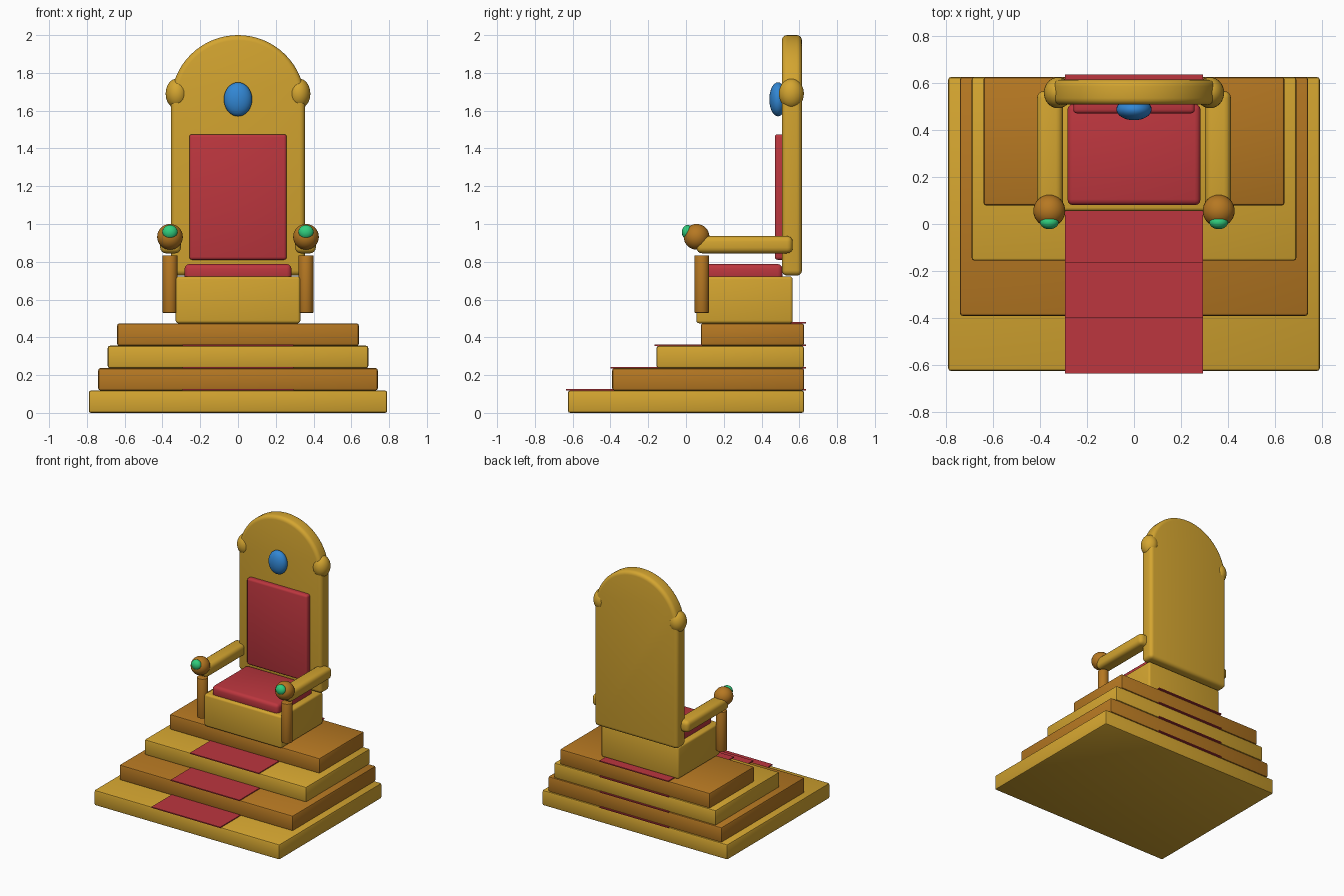
import bpy, math

if "Cube" in bpy.data.objects:
    bpy.data.objects.remove(bpy.data.objects["Cube"])

def material(name, rgb):
    m = bpy.data.materials.new(name)
    lin = [(c / 255 / 12.92 if c < 11 else ((c / 255 + 0.055) / 1.055) ** 2.4) for c in rgb]
    m.diffuse_color = (*lin, 1)
    m.use_nodes = True
    m.node_tree.nodes["Principled BSDF"].inputs["Base Color"].default_value = m.diffuse_color
    return m

GOLD = material("gold", (212, 165, 48))
BRONZE = material("bronze", (182, 120, 34))
RED = material("red_velvet", (188, 54, 62))
BLUE = material("blue_gem", (50, 135, 212))
GREEN = material("green_gem", (48, 205, 125))

def finish(ob, name, mat, bevel=0, segments=3):
    ob.name = name
    ob.data.materials.append(mat)
    if bevel:
        b = ob.modifiers.new("bevel", 'BEVEL')
        b.width, b.segments, b.limit_method = bevel, segments, 'ANGLE'
        b.angle_limit = math.radians(40)
    bpy.ops.object.select_all(action='DESELECT')
    ob.select_set(True)
    bpy.context.view_layer.objects.active = ob
    if bevel:
        bpy.ops.object.modifier_apply(modifier="bevel")
    bpy.ops.object.shade_smooth_by_angle(angle=math.radians(35))
    return ob

def box(name, mat, x, y, z, bevel=0, segments=3):
    """Box from (min, max) ranges on each axis."""
    ranges = (x, y, z)
    bpy.ops.mesh.primitive_cube_add(size=1, location=[(a + b) / 2 for a, b in ranges])
    ob = bpy.context.object
    ob.scale = [b - a for a, b in ranges]
    bpy.ops.object.transform_apply(location=False, rotation=False, scale=True)
    return finish(ob, name, mat, bevel, segments)

def ball(name, mat, centre, radii):
    bpy.ops.mesh.primitive_uv_sphere_add(segments=32, ring_count=16, radius=1, location=centre)
    ob = bpy.context.object
    ob.scale = radii
    bpy.ops.object.transform_apply(location=False, rotation=False, scale=True)
    return finish(ob, name, mat)

# stepped dais with a carpet strip on each tread
RISE = 0.1185
for i in range(4):
    half = 0.79 - 0.05 * i
    front = -0.625 + 0.2345 * i
    top = RISE * (i + 1)
    box(f"step_{i + 1}", GOLD if i % 2 == 0 else BRONZE,
        (-half, half), (front, 0.625), (RISE * i, top), 0.012, 2)
    box(f"carpet_{i + 1}", RED, (-0.293, 0.293), (front - 0.01, 0.635), (top - 0.001, top + 0.007))

# seat block and cushion
box("seat", GOLD, (-0.33, 0.33), (0.055, 0.565), (0.474, 0.722), 0.015)
box("seat_cushion", RED, (-0.283, 0.283), (0.08, 0.51), (0.70, 0.788), 0.025)

# arched backrest, extruded from a profile
W, ZC = 0.355, 1.645
profile = [(-W, 0.727), (W, 0.727)]
profile += [(W * math.cos(math.pi * k / 32), ZC + W * math.sin(math.pi * k / 32)) for k in range(33)]
n = len(profile)
verts = [(x, y, z) for y in (0.507, 0.614) for x, z in profile]
faces = [tuple(range(n)), tuple(range(2 * n - 1, n - 1, -1))]
faces += [(i, i + n, (i + 1) % n + n, (i + 1) % n) for i in range(n)]
mesh = bpy.data.meshes.new("backrest")
mesh.from_pydata(verts, [], faces)
back = bpy.data.objects.new("backrest", mesh)
bpy.context.collection.objects.link(back)
finish(back, "backrest", GOLD, 0.028, 4)

# back cushion and crest gem
box("back_cushion", RED, (-0.258, 0.258), (0.47, 0.53), (0.81, 1.475), 0.016)
ball("crest_gem", BLUE, (0, 0.487, 1.66), (0.075, 0.046, 0.09))

# mirrored side parts
for s, side in ((-1, "left"), (1, "right")):
    ball(f"{side}_back_finial", GOLD, (s * 0.323, 0.558, 1.69), (0.06, 0.066, 0.08))
    xs = sorted((s * 0.302, s * 0.412))
    box(f"{side}_armrest", GOLD, xs, (0.055, 0.565), (0.845, 0.936), 0.03, 4)
    ball(f"{side}_arm_knob", BRONZE, (s * 0.36, 0.056, 0.932), (0.068,) * 3)
    ball(f"{side}_arm_gem", GREEN, (s * 0.36, 0.008, 0.957), (0.04, 0.03, 0.038))
    bpy.ops.mesh.primitive_cylinder_add(vertices=24, radius=0.039, depth=0.305,
                                        location=(s * 0.36, 0.083, 0.682))
    finish(bpy.context.object, f"{side}_arm_post", BRONZE, 0.004, 2)
